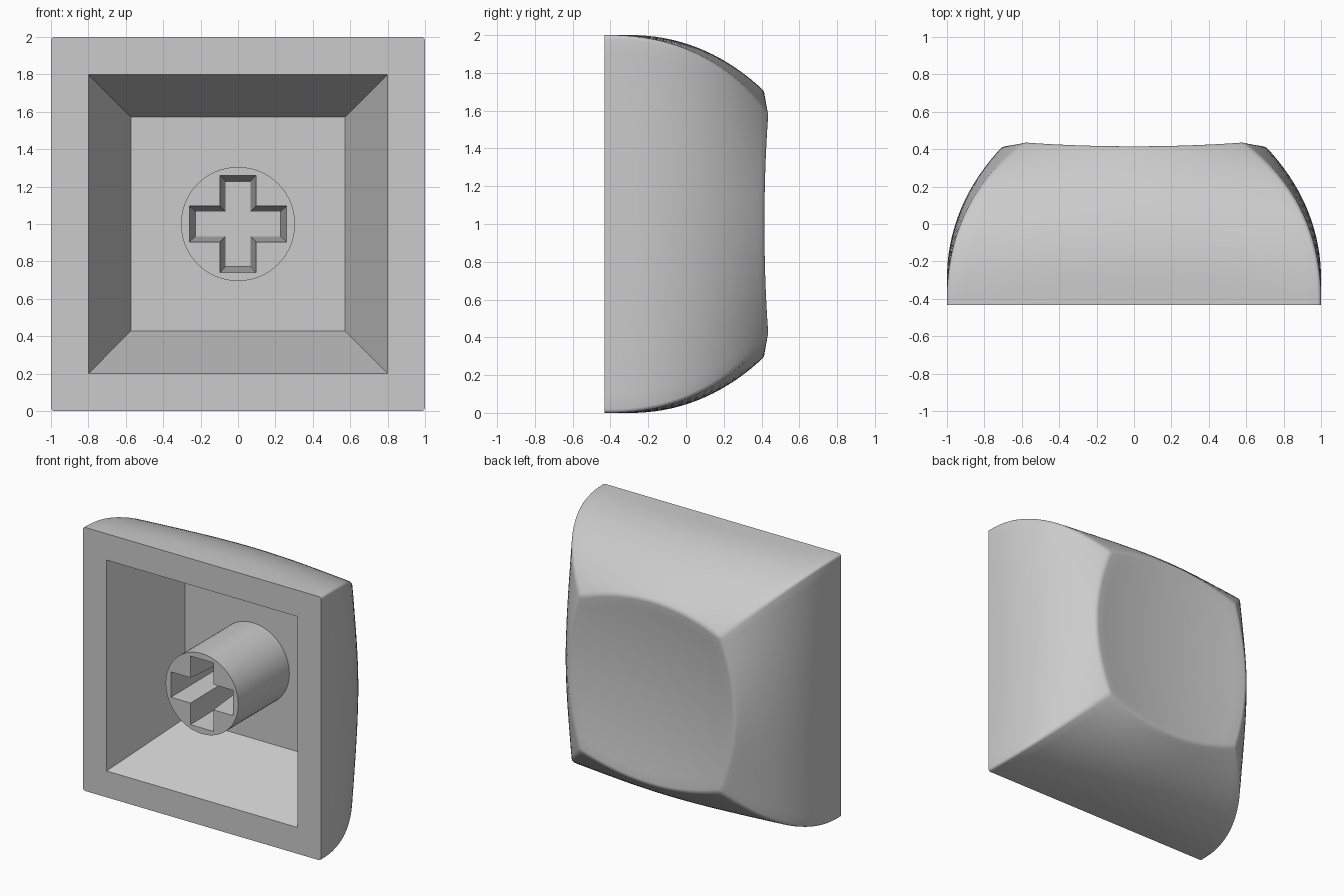
import bpy, bmesh, math
from mathutils import Matrix, Vector

if "Cube" in bpy.data.objects:
    bpy.data.objects.remove(bpy.data.objects["Cube"], do_unlink=True)

FRONT = -0.432   # open face
FLOOR = 0.18     # depth of the hollow

grey = bpy.data.materials.new("grey plastic")
grey.use_nodes = True
grey.diffuse_color = (0.6, 0.6, 0.6, 1)
grey.node_tree.nodes["Principled BSDF"].inputs["Base Color"].default_value = (0.6, 0.6, 0.6, 1)


def finish(name, bm):
    bmesh.ops.recalc_face_normals(bm, faces=bm.faces)
    mesh = bpy.data.meshes.new(name)
    bm.to_mesh(mesh)
    bm.free()
    obj = bpy.data.objects.new(name, mesh)
    obj.location.z = 1
    mesh.materials.append(grey)
    bpy.context.collection.objects.link(obj)
    bpy.ops.object.select_all(action='DESELECT')
    obj.select_set(True)
    bpy.context.view_layer.objects.active = obj
    bpy.ops.object.shade_smooth_by_angle(angle=math.radians(35))


def add_loop(bm, outline, y):
    return [bm.verts.new((x, y, z)) for x, z in outline]


def bridge(bm, a, b):
    """Quads between two closed loops of equal length."""
    for i in range(len(a)):
        j = (i + 1) % len(a)
        bm.faces.new((a[i], a[j], b[j], b[i]))


def loop_edges(bm, loop):
    return [bm.edges.get((v, loop[i - 1])) for i, v in enumerate(loop)]


def pocket(bm, outline, inner, depth):
    """Tapered recess from the front plane; returns the edges of its mouth."""
    mouth = add_loop(bm, outline, FRONT)
    bottom = add_loop(bm, inner, depth)
    bridge(bm, mouth, bottom)
    bm.faces.new(bottom)
    return loop_edges(bm, mouth)


def square(h):
    return [(-h, -h), (h, -h), (h, h), (-h, h)]


def plus(length, width):
    arm = [(width, -width), (length, -width), (length, width)]
    return [tuple(Matrix.Rotation(-k * math.pi / 2, 2) @ Vector(p))
            for k in (0, 3, 2, 1) for p in arm]


def dish(x, z):
    return 0.367 + 0.104 * (x * x + z * z)


# Cap shell: pillowed sides rising to a scooped top
SIDE, LEVELS, RINGS = 20, 20, 8


def ring_points(t):
    y = FRONT + 0.842 * t
    middle = 1 - 0.3 * (max(y + 0.3, 0) / 0.71) ** 2
    corner = 1 - 0.415 * (max(y + 0.4, 0) / 0.81) ** 2
    pts = []
    for k in range(4):
        turn = Matrix.Rotation(k * math.pi / 2, 2)
        for i in range(SIDE):
            u = 2 * i / SIDE - 1
            h = corner + (middle - corner) * (1 - u * u)
            pts.append(turn @ Vector((corner * u, -h)))
    return pts


bm = bmesh.new()
loops = []
for n in range(LEVELS + 1):
    t = n / LEVELS
    loops.append([bm.verts.new((x, FRONT + t * (dish(x, z) - FRONT), z))
                  for x, z in ring_points(t)])
rim = ring_points(1)
for n in range(1, RINGS):
    s = 1 - n / RINGS
    loops.append([bm.verts.new((x * s, dish(x * s, z * s), z * s)) for x, z in rim])
for a, b in zip(loops, loops[1:]):
    bridge(bm, a, b)
centre = bm.verts.new((0, dish(0, 0), 0))
for i, v in enumerate(loops[-1]):
    bm.faces.new((loops[-1][i - 1], v, centre))

# Soften the rim and the four corner edges
soft = loop_edges(bm, loops[LEVELS])
for a, b in zip(loops[:LEVELS], loops[1:LEVELS + 1]):
    soft += [bm.edges.get((a[k * SIDE], b[k * SIDE])) for k in range(4)]
bmesh.ops.bevel(bm, geom=soft, offset=0.02, offset_type='OFFSET', segments=4,
                profile=0.5, affect='EDGES', clamp_overlap=True)

# Hollow with sloping walls, then the flat front border around it
border = [e for e in bm.edges if e.is_boundary]
border += pocket(bm, square(0.8), square(0.573), FLOOR)
bmesh.ops.triangle_fill(bm, edges=border, use_beauty=True, normal=(0, -1, 0))
finish("cap_shell", bm)

# Round stem with a tapered cross socket
bm = bmesh.new()
circle = [(0.305 * math.cos(a), 0.305 * math.sin(a))
          for a in (2 * math.pi * i / 64 for i in range(64))]
tip = add_loop(bm, circle, FRONT)
bridge(bm, tip, add_loop(bm, circle, FLOOR))
face_edges = loop_edges(bm, tip)
face_edges += pocket(bm, plus(0.26, 0.096), plus(0.228, 0.066), FLOOR - 0.005)
bmesh.ops.triangle_fill(bm, edges=face_edges, use_beauty=True, normal=(0, -1, 0))
finish("stem", bm)
